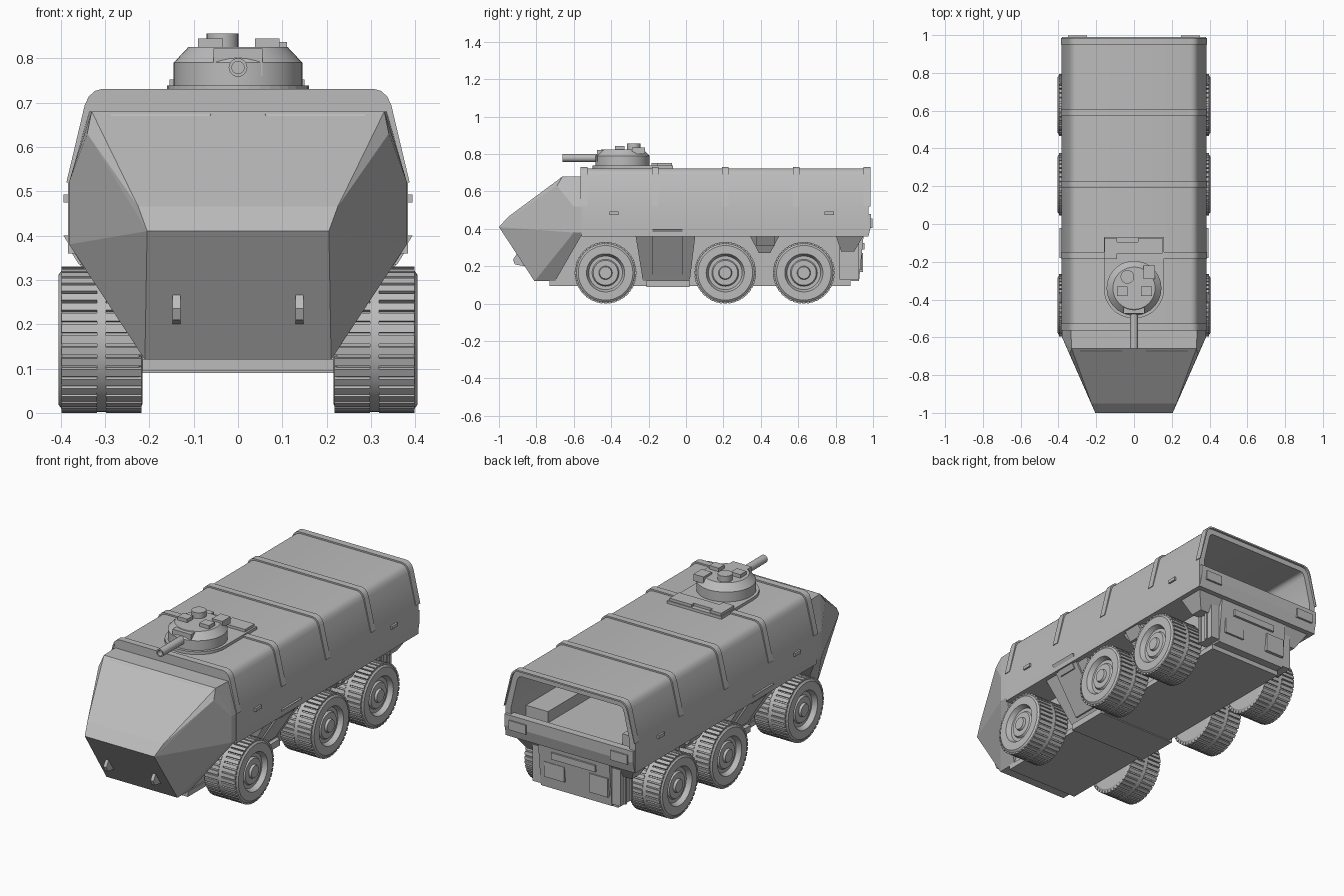
import bpy, bmesh
from math import pi, sin, cos, radians
from mathutils import Matrix, Vector

cube = bpy.data.objects.get("Cube")
if cube:
    bpy.data.objects.remove(cube)

grey = bpy.data.materials.new("plain grey")
grey.use_nodes = True
grey.diffuse_color = (.5, .5, .5, 1)
shader = next(n for n in grey.node_tree.nodes if n.type == 'BSDF_PRINCIPLED')
shader.inputs["Base Color"].default_value = (.5, .5, .5, 1)

SIDES = (("right", -1), ("left", 1))


def finish(name, bm, smooth=False, recalc=True):
    if recalc:
        bmesh.ops.recalc_face_normals(bm, faces=bm.faces[:])
    mesh = bpy.data.meshes.new(name)
    bm.to_mesh(mesh)
    bm.free()
    mesh.materials.append(grey)
    if smooth:
        for poly in mesh.polygons:
            poly.use_smooth = True
        mesh.set_sharp_from_angle(angle=radians(32))
    obj = bpy.data.objects.new(name, mesh)
    bpy.context.collection.objects.link(obj)
    return obj


def loft(name, rings, smooth=False):
    """Skin a row of equal closed rings and cap both ends."""
    bm = bmesh.new()
    rows = [[bm.verts.new(p) for p in ring] for ring in rings]
    for a, b in zip(rows, rows[1:]):
        for i in range(len(a)):
            bm.faces.new((a[i - 1], a[i], b[i], b[i - 1]))
    bm.faces.new(rows[0])
    bm.faces.new(rows[-1])
    return finish(name, bm, smooth)


def prism(name, outline, axis, start, end, smooth=False):
    """Extrude a 2D outline along x, y or z."""
    place = {'x': lambda p, d: (d, p[0], p[1]),
             'y': lambda p, d: (p[0], d, p[1]),
             'z': lambda p, d: (p[0], p[1], d)}[axis]
    return loft(name, [[place(p, d) for p in outline] for d in (start, end)], smooth)


def box(name, x, y, z):
    return prism(name, [(x[0], y[0]), (x[1], y[0]), (x[1], y[1]), (x[0], y[1])], 'z', *z)


def hull(name, points):
    """Convex solid mirrored across x."""
    bm = bmesh.new()
    for x, y, z in points:
        for s in (-1, 1):
            bm.verts.new((s * x, y, z))
    bmesh.ops.convex_hull(bm, input=bm.verts[:])
    bmesh.ops.dissolve_limit(bm, angle_limit=radians(1), verts=bm.verts[:], edges=bm.edges[:])
    return finish(name, bm)


def lathe(bm, profile, segments, matrix):
    """Spin (radius, height) points about z, then place them."""
    rows = [[bm.verts.new(matrix @ Vector((r * cos(2 * pi * i / segments),
                                           r * sin(2 * pi * i / segments), h)))
             for i in range(segments)] for r, h in profile]
    for a, b in zip(rows, rows[1:]):
        for i in range(segments):
            bm.faces.new((a[i - 1], a[i], b[i], b[i - 1]))
    bm.faces.new(rows[0])
    bm.faces.new(rows[-1])


def turned(name, profile, segments, matrix):
    bm = bmesh.new()
    lathe(bm, profile, segments, matrix)
    return finish(name, bm, True)


def mirrored(half):
    return half + [(-x, z) for x, z in reversed(half)]


# Armoured nose and cab
FRONT = -.55
hull("cab", [(.205, -1, .41), (.225, -.95, .465), (.30, -.78, .52), (.34, -.69, .63),
             (.33, -.66, .68), (.335, FRONT, .68), (.381, -.6, .52), (.381, FRONT, .52),
             (.381, -.6, .38), (.381, FRONT, .38), (.21, -.81, .12), (.21, -.7, .12)])

# Cargo shell: outer skin folds in at the rear opening
outer = mirrored([(.383, .36), (.383, .52), (.341, .685), (.332, .705), (.318, .718), (.3, .723)])
inner = mirrored([(.35, .42), (.35, .52), (.315, .67), (.308, .685), (.3, .692), (.29, .695)])
loft("cargo_body", [[(x, y, z) for x, z in ring] for ring, y in
                    ((outer, -.56), (outer, .975), (inner, .975), (inner, -.5))], True)

# Roof ribs wrapping the canopy
rib = [(x + .005, z + .008) for x, z in outer[1:6]]
rib[0] = (.387, .52)
arch = mirrored(rib) + [(x, z) for x, z in reversed(outer[1:-1])]
for i, y in enumerate((-.545, -.165, .21, .59, .968)):
    prism(f"roof_rib_{i}", arch, 'y', y - .018, y + .018, True)

# Rear gate, lamps and benches
prism("tailgate", [(.95, .36), (.975, .36), (.99, .42), (.99, .48), (.95, .48)], 'x', -.38, .38)
for side, s in SIDES:
    box(f"rear_lamp_{side}", (s * .25, s * .35), (.98, .997), (.405, .455))
    box(f"bench_{side}", (s * .22, s * .352), (-.4, .85), (.42, .48))
    for i, y in enumerate((-.385, .765)):
        box(f"side_handle_{side}_{i}", (s * .37, s * .393), (y - .025, y + .025), (.475, .492))

# Lower hull with gaps for the wheels
prism("lower_hull", [(-.81, .12), (.925, .12), (.95, .37), (-.81, .37)], 'x', -.21, .21)
box("belly_plate", (-.215, .215), (-.73, .88), (.095, .122))
box("door_step", (-.235, .235), (-.21, .02), (.09, .125))


def skirt(name, bottom, top, low):
    """Sloping side block between two wheel wells."""
    foot = .21 + (low - .12) * .625
    hull(name, [(foot, y, low) for y in bottom] + [(.36, y, .365) for y in top])


skirt("door_skirt", (-.23, .02), (-.27, .05), .12)
skirt("wheel_gap_skirt", (.39, .45), (.34, .5), .27)
skirt("rear_skirt", (.83, .9), (.8, .95), .28)
box("rear_box", (-.26, .26), (.82, .925), (.13, .365))
for i, y in enumerate((.83, .88)):
    box(f"rear_box_rib_{i}", (-.268, .268), (y, y + .014), (.13, .365))
box("rear_step", (-.13, .13), (.93, .955), (.29, .325))
box("rear_hatch_left", (.06, .18), (.92, .942), (.18, .26))
box("rear_hatch_right", (-.2, -.09), (.92, .946), (.17, .27))


# Sloping plates on the flanks: doors, vision slots and filler hatches
def flank_plate(name, y, z, lift, thick):
    for side, s in SIDES:
        x = [.226 + lift + (h - .14) * .63 for h in z]
        prism(f"{name}_{side}", [(s * x[0], z[0]), (s * x[1], z[1]),
                                 (s * (x[1] - thick), z[1]), (s * (x[0] - thick), z[0])], 'y', *y)


flank_plate("side_door", (-.18, -.02), (.15, .4), .004, .02)
flank_plate("door_slot", (-.155, -.045), (.335, .36), .01, .02)
flank_plate("filler_hatch", (.375, .475), (.31, .365), .008, .03)


# Windscreen frames with recessed panes
def slope(z):
    return -.78 + (z - .52) * .75


for side, s in SIDES:
    bm = bmesh.new()
    corners = ((.287, .528), (.287, .672), (.06, .672), (.145, .528))
    pane = bm.faces.new([bm.verts.new((s * x, slope(z), z)) for x, z in corners])
    pane.normal_update()
    if pane.normal.y > 0:
        pane.normal_flip()
    for thickness, depth in ((.001, .005), (.012, 0), (.003, -.004)):
        bmesh.ops.inset_individual(bm, faces=[pane], thickness=thickness, depth=depth)
    finish(f"window_{side}", bm, recalc=False)

# Nose fittings
prism("nose_plate", [(-.84, .49), (-.84, .506), (-.77, .53), (-.77, .51)], 'x', -.12, .115)
prism("nose_box", [(-.83, .5), (-.83, .53), (-.805, .555), (-.755, .555), (-.755, .52)],
      'x', -.075, .07)
box("nose_latch", (.09, .155), (-.885, -.84), (.475, .498))
box("nose_latch_pin", (.135, .155), (-.83, -.8), (.49, .517))
for side, s in SIDES:
    prism(f"tow_hook_{side}", [(-.9, .275), (-.925, .235), (-.915, .21), (-.86, .2)],
          'x', s * .13, s * .148)

# Turret
CENTRE = Matrix.Translation((0, -.34, 0))
ring = [(.16 * cos(pi + pi * i / 20), -.34 + .16 * sin(pi + pi * i / 20)) for i in range(21)]
prism("turret_plate", ring + [(.16, -.07), (-.16, -.07)], 'z', .72, .738)
prism("roof_hatch", [(-.155, -.185), (-.09, -.185), (-.09, -.155), (.15, -.155), (.15, -.075),
                     (.02, -.075), (.02, -.095), (-.09, -.095), (-.09, -.075), (-.155, -.075)],
      'z', .73, .752)
turned("turret", [(.145, .73), (.145, .79), (.112, .825)], 40, CENTRE)
turned("turret_cupola", [(.036, .82), (.036, .856)], 24, Matrix.Translation((-.035, -.28, 0)))
for name, x in (("right", -.062), ("left", .066)):
    box(f"turret_sight_{name}", (x - .028, x + .028), (-.38, -.33), (.82, .844))
box("turret_box", (.05, .11), (-.29, -.22), (.8, .836))
box("gun_mantlet", (-.055, .055), (-.475, -.4), (.76, .822))

# Gun barrel
ALONG = Matrix.Translation((0, -.34, .779)) @ Matrix.Rotation(pi / 2, 4, 'X')
turned("gun_barrel", [(.021, .08), (.021, .32), (.014, .32), (.014, .29)], 20, ALONG)

# Wheel: spun tyre and hub, centre rib, two rows of tread bars
bm = bmesh.new()
axle = Matrix.Rotation(pi / 2, 4, 'Y')
lathe(bm, [(.03, 0), (.145, 0), (.157, .008), (.157, .182), (.146, .19), (.102, .19),
           (.096, .178), (.09, .165), (.072, .165), (.066, .175), (.036, .175),
           (.032, .187), (.012, .187)], 48, axle)
lathe(bm, [(.15, .083), (.163, .083), (.163, .103), (.15, .103)], 48, axle)
BARS = 40
for i in range(BARS):
    turn = Matrix.Rotation(2 * pi * i / BARS, 4, 'X')
    for x in (.043, .143):
        size = Matrix.Diagonal((.08, .0185, .014, 1))
        bmesh.ops.create_cube(bm, size=1, matrix=turn @ Matrix.Translation((x, 0, .158)) @ size)
wheel = finish("wheel_left_0", bm, True)

for side, s in SIDES:
    for i, y in enumerate((-.43, .21, .63)):
        obj = wheel
        if (side, i) != ("left", 0):
            obj = bpy.data.objects.new(f"wheel_{side}_{i}", wheel.data)
            bpy.context.collection.objects.link(obj)
        obj.location = (s * .215, y, .165)
        obj.rotation_euler.z = 0 if s > 0 else pi
        # Axle stub joining wheel and hull
    
for i, y in enumerate((-.43, .21, .63)):
    box(f"axle_{i}", (-.22, .22), (y - .03, y + .03), (.135, .195))
